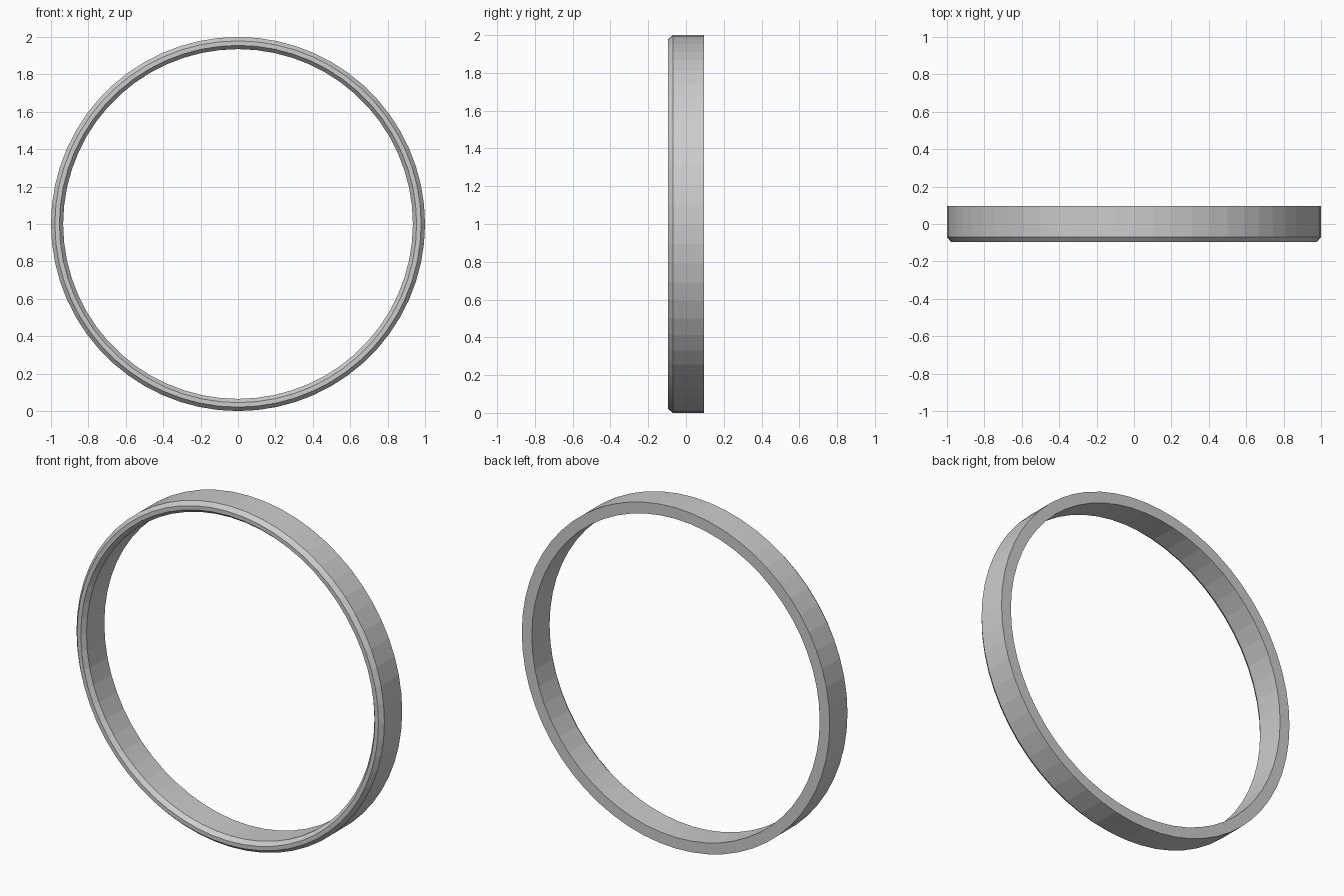
import bpy, bmesh
from math import cos, sin, tau

if "Cube" in bpy.data.objects:
    bpy.data.objects.remove(bpy.data.objects["Cube"])

SEGMENTS = 60

# Cross-section of the hoop as (radius, y): chamfered front rim, flat back
profile = [(0.935, 0.095), (1.0, 0.095), (1.0, -0.07),
           (0.979, -0.095), (0.955, -0.095), (0.935, -0.07)]

bm = bmesh.new()
rings = []
for i in range(SEGMENTS):
    a = tau * i / SEGMENTS
    rings.append([bm.verts.new((r * cos(a), y, 1 + r * sin(a))) for r, y in profile])

# Bridge neighbouring cross-sections into a closed band
n = len(profile)
for i in range(SEGMENTS):
    p, q = rings[i], rings[(i + 1) % SEGMENTS]
    for j in range(n):
        k = (j + 1) % n
        bm.faces.new((p[j], p[k], q[k], q[j]))
bmesh.ops.recalc_face_normals(bm, faces=bm.faces)

mesh = bpy.data.meshes.new("ring_band")
bm.to_mesh(mesh)
bm.free()
ring = bpy.data.objects.new("ring_band", mesh)
bpy.context.collection.objects.link(ring)
